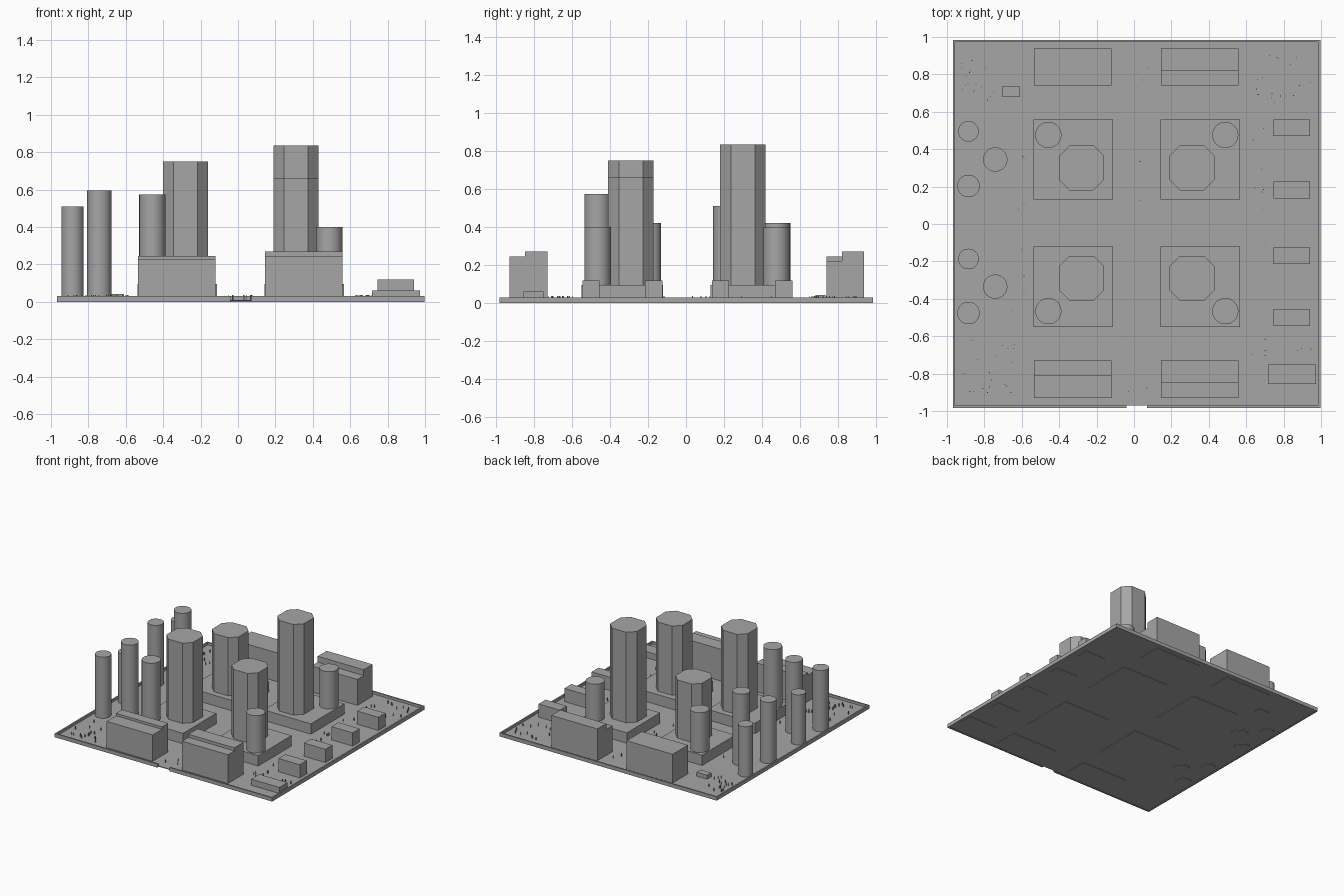
import bpy, bmesh, math, random

if "Cube" in bpy.data.objects:
    bpy.data.objects.remove(bpy.data.objects["Cube"])

random.seed(4)
grey = bpy.data.materials.new("concrete_grey")
grey.diffuse_color = (0.38, 0.38, 0.38, 1)
grey.use_nodes = True
grey.node_tree.nodes["Principled BSDF"].inputs["Base Color"].default_value = grey.diffuse_color


def extrude(name, rings, z0, z1):
    """Closed prism(s) from outlines, merged into one object."""
    bm = bmesh.new()
    for ring in rings:
        lo = [bm.verts.new((x, y, z0)) for x, y in ring]
        hi = [bm.verts.new((x, y, z1)) for x, y in ring]
        bm.faces.new(lo[::-1])
        bm.faces.new(hi)
        n = len(ring)
        for i in range(n):
            j = (i + 1) % n
            bm.faces.new((lo[i], lo[j], hi[j], hi[i]))
    me = bpy.data.meshes.new(name)
    bm.to_mesh(me)
    bm.free()
    me.materials.append(grey)
    ob = bpy.data.objects.new(name, me)
    bpy.context.collection.objects.link(ob)
    return ob


def rect(x0, x1, y0, y1):
    return [(x0, y0), (x1, y0), (x1, y1), (x0, y1)]


def box(name, x0, x1, y0, y1, h, z0=0.0):
    return extrude(name, [rect(x0, x1, y0, y1)], z0, h)


def octagon(x, y, r, c):
    f = r - c
    return [(x + a, y + b) for a, b in ((-f, -r), (f, -r), (r, -f), (r, f),
                                        (f, r), (-f, r), (-r, f), (-r, -f))]


def cylinder(name, x, y, r, h, z0=0.0):
    n = 32
    ring = [(x + r * math.cos(2 * math.pi * i / n),
             y + r * math.sin(2 * math.pi * i / n)) for i in range(n)]
    ob = extrude(name, [ring], z0, h)
    ob.data.shade_smooth()
    bpy.context.view_layer.objects.active = ob
    ob.select_set(True)
    bpy.ops.object.shade_smooth_by_angle(angle=math.radians(30))
    ob.select_set(False)


# Ground and boundary wall with a gate gap at the front
L, R, F, B, T = -0.968, 0.997, -0.983, 0.985, 0.012
box("ground", L + T, R - T, F + T, B - T, 0.01, 0.004)
extrude("boundary_wall", [rect(L, L + T, F, B), rect(R - T, R, F, B),
                          rect(L + T, R - T, B - T, B),
                          rect(L + T, -0.04, F, F + T),
                          rect(0.07, R - T, F, F + T)], 0, 0.03)

# Four blocks: podium, octagonal tower, round corner tower
blocks = [(-0.28, 0.30, 0.57, 0.42), (0.31, 0.30, 0.835, 0.40),
          (-0.28, -0.29, 0.75, 0.575), (0.31, -0.29, 0.66, 0.40)]
for cx, cy, tall, short in blocks:
    sx, sy = math.copysign(1, cx), math.copysign(1, cy)
    px, py = cx + sx * 0.045, cy + sy * 0.045
    box("podium", px - 0.213, px + 0.213, py - 0.215, py + 0.215, 0.095)
    extrude("octagon_tower", [octagon(cx, cy, 0.12, 0.056)], 0.09, tall)
    cylinder("corner_tower", cx + sx * 0.178, cy + sy * 0.176, 0.07, short, 0.09)

# Row of round towers on the left
for x, y, r, h in ((-0.885, 0.495, 0.055, 0.42), (-0.742, 0.345, 0.065, 0.595),
                   (-0.885, 0.203, 0.06, 0.51), (-0.885, -0.187, 0.055, 0.42),
                   (-0.742, -0.335, 0.065, 0.595), (-0.885, -0.476, 0.06, 0.51)):
    cylinder("round_tower", x, y, r, h)

# Stepped slab buildings: x range, y front, y step, y back, two heights
for x0, x1, y0, ym, y1, h0, h1 in (
        (-0.535, -0.12, -0.93, -0.81, -0.73, 0.225, 0.245),
        (0.145, 0.56, -0.93, -0.847, -0.73, 0.245, 0.27),
        (0.145, 0.56, 0.74, 0.822, 0.937, 0.222, 0.27)):
    ob = box("stepped_slab", y0, ym, x0, x1, h0)
    # Side profile swept across the building width
    profile = [(y0, 0), (y1, 0), (y1, h1), (ym, h1), (ym, h0), (y0, h0)]
    bpy.data.objects.remove(ob)
    ob = extrude("stepped_slab", [profile], x0, x1)
    for v in ob.data.vertices:
        y, z, x = v.co
        v.co = (x, y, z)
box("rear_slab", -0.535, -0.12, 0.74, 0.937, 0.245)

# Small houses on the right and low sheds
for y in (0.515, 0.182, -0.17, -0.5):
    box("small_house", 0.747, 0.94, y - 0.045, y + 0.045, 0.118)
box("low_hall", 0.717, 0.973, -0.855, -0.75, 0.06)
box("kiosk", -0.706, -0.61, 0.682, 0.735, 0.042)

# Scattered slim posts in the open areas
areas = [(-0.93, -0.62, -0.93, -0.6, 22), (-0.93, -0.75, 0.65, 0.95, 16),
         (0.65, 0.95, 0.65, 0.9, 20), (0.62, 0.95, -0.73, -0.6, 10),
         (0.62, 0.7, -0.6, 0.6, 10), (-0.06, 0.08, -0.9, 0.9, 12),
         (-0.65, -0.58, -0.5, 0.6, 8)]
posts = []
for x0, x1, y0, y1, n in areas:
    for _ in range(n):
        x, y = random.uniform(x0, x1), random.uniform(y0, y1)
        posts.append(rect(x - 0.002, x + 0.002, y - 0.002, y + 0.002))
extrude("posts", posts, 0.008, 0.036)
